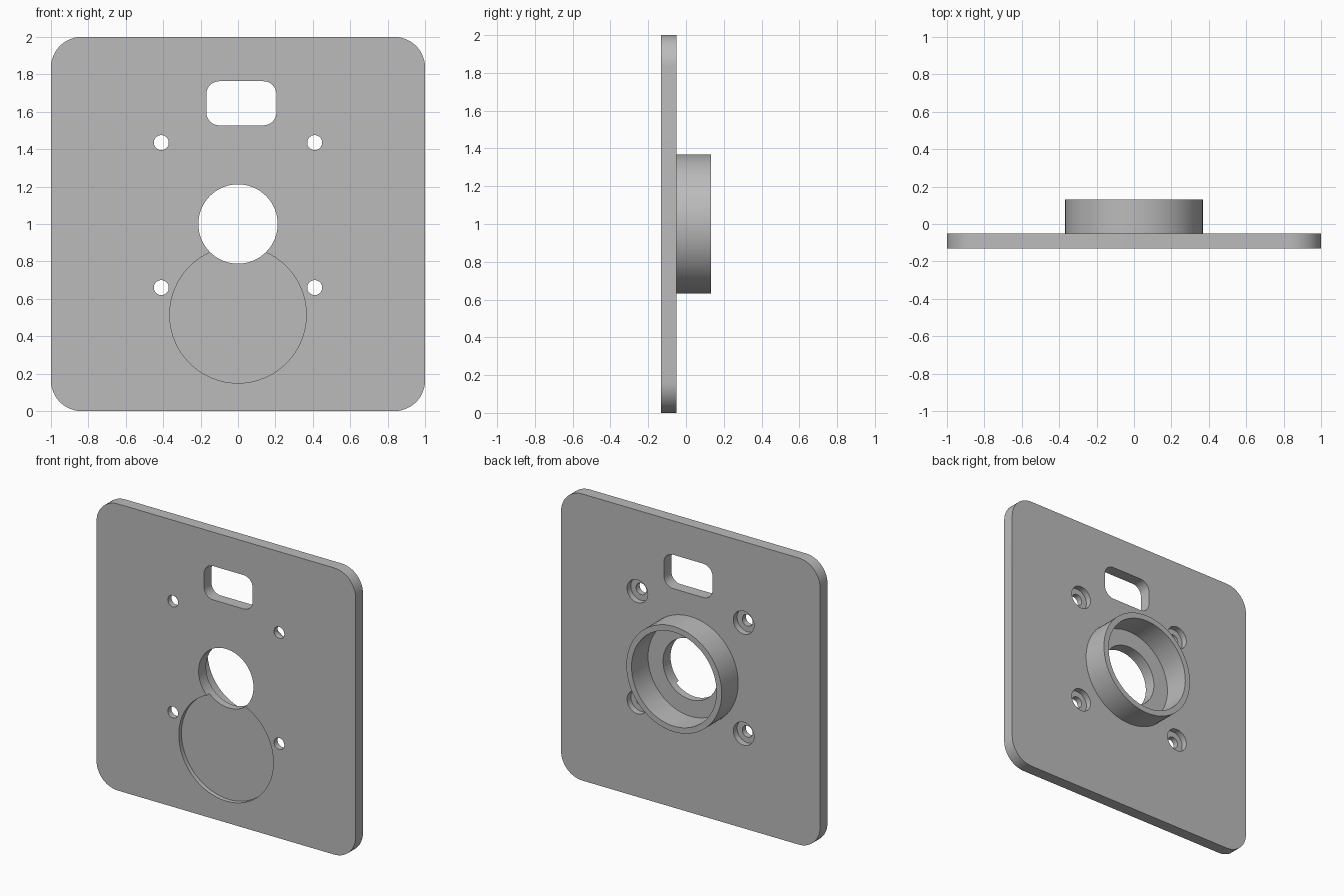
import bpy, bmesh, math
from mathutils import Vector

cube = bpy.data.objects.get("Cube")
if cube:
    bpy.data.objects.remove(cube, do_unlink=True)

FRONT, BACK, RIM = -0.132, -0.05, 0.132   # depth levels along y

grey = bpy.data.materials.new("mid grey")
grey.use_nodes = True
colour = (0.5, 0.5, 0.5, 1)
grey.diffuse_color = colour
grey.node_tree.nodes["Principled BSDF"].inputs["Base Color"].default_value = colour


def circle(x, z, r, n=64):
    return [(x + r * math.cos(math.tau * i / n), z + r * math.sin(math.tau * i / n))
            for i in range(n)]


def rounded_rect(x, z, w, h, r, n=12):
    pts = []
    for q, (sx, sz) in enumerate([(1, 1), (-1, 1), (-1, -1), (1, -1)]):
        cx, cz = x + sx * (w / 2 - r), z + sz * (h / 2 - r)
        for i in range(n + 1):
            a = (q + i / n) * math.pi / 2
            pts.append((cx + r * math.cos(a), cz + r * math.sin(a)))
    return pts


def prism(name, outline, y0, y1):
    """Extrude an x-z outline from y0 to y1."""
    bm = bmesh.new()
    face = bm.faces.new([bm.verts.new((x, y0, z)) for x, z in outline])
    new = bmesh.ops.extrude_face_region(bm, geom=[face])["geom"]
    bmesh.ops.translate(bm, vec=Vector((0, y1 - y0, 0)),
                        verts=[v for v in new if isinstance(v, bmesh.types.BMVert)])
    bmesh.ops.recalc_face_normals(bm, faces=bm.faces)
    mesh = bpy.data.meshes.new(name)
    bm.to_mesh(mesh)
    bm.free()
    mesh.materials.append(grey)
    obj = bpy.data.objects.new(name, mesh)
    bpy.context.collection.objects.link(obj)
    return obj


def combine(target, tool, operation):
    """Apply a boolean and discard the tool."""
    mod = target.modifiers.new(operation.lower(), "BOOLEAN")
    mod.object, mod.operation, mod.solver = tool, operation, "EXACT"
    bpy.context.view_layer.objects.active = target
    bpy.ops.object.modifier_apply(modifier=mod.name)
    bpy.data.objects.remove(tool, do_unlink=True)


def cut(target, outline, y0, y1):
    combine(target, prism("cutter", outline, y0, y1), "DIFFERENCE")


# Square plate with rounded corners
plate = prism("mounting_plate", rounded_rect(0, 1, 2, 2, 0.165), FRONT, BACK)

# Central hole, rounded slot and shallow round pocket on the front
cut(plate, circle(0, 1, 0.212), -0.3, 0.3)
cut(plate, rounded_rect(0.018, 1.645, 0.375, 0.236, 0.07, 8), -0.3, 0.3)
cut(plate, circle(0, 0.515, 0.365), -0.3, FRONT + 0.03)

# Four screw holes, counterbored from the back
for x in (-0.41, 0.41):
    for z in (0.66, 1.435):
        cut(plate, circle(x, z, 0.04, 32), -0.3, 0.3)
        cut(plate, circle(x, z, 0.08, 32), BACK - 0.042, 0.3)

# Collar on the back, sunk slightly into the plate before joining
collar = prism("collar", circle(0, 1, 0.368), BACK - 0.02, RIM)
cut(collar, circle(0, 1, 0.328), -0.3, 0.3)
combine(plate, collar, "UNION")

bpy.ops.object.select_all(action="DESELECT")
plate.select_set(True)
bpy.context.view_layer.objects.active = plate
bpy.ops.object.shade_smooth_by_angle(angle=math.radians(30))
